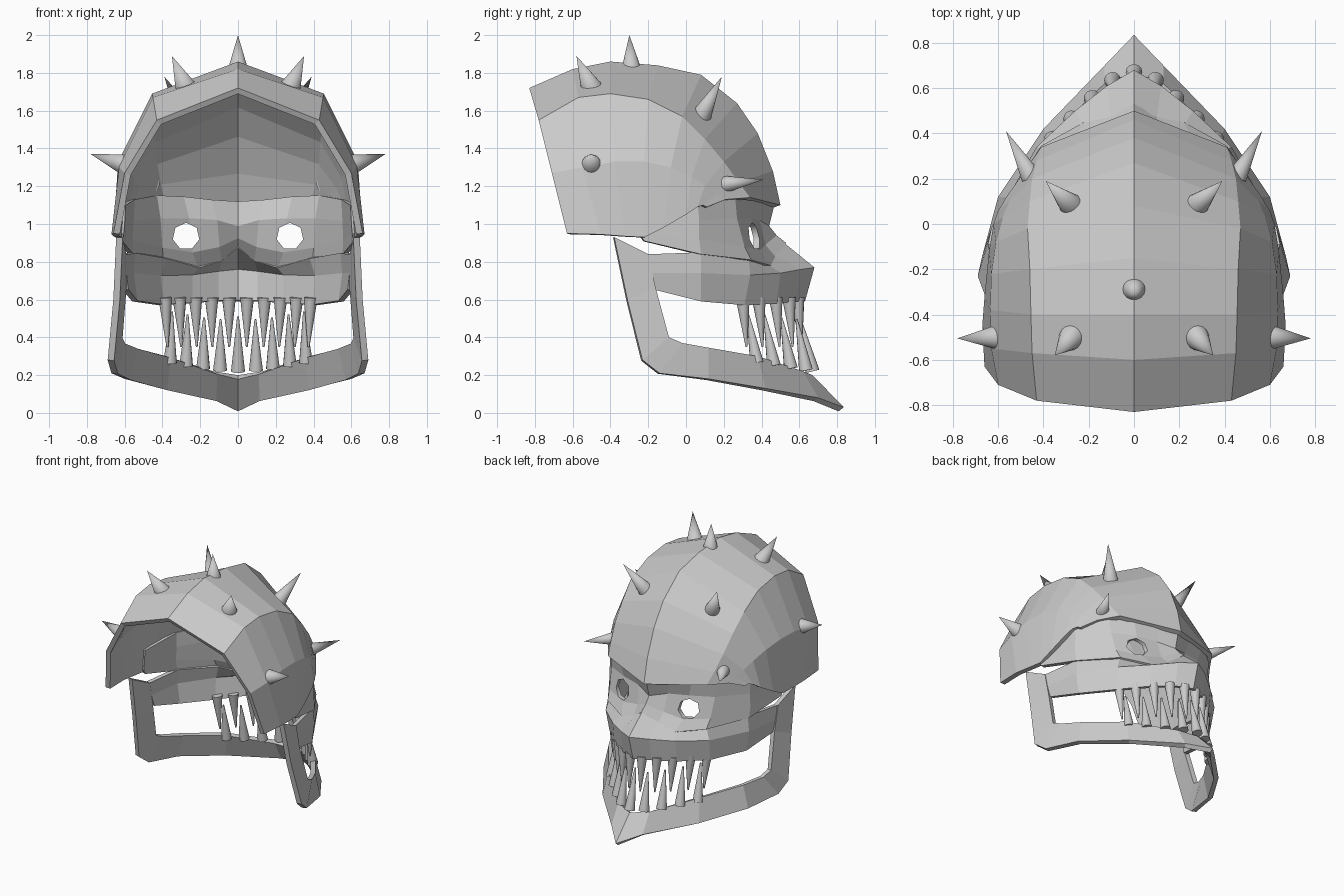
import bpy, bmesh
from math import radians
from mathutils import Vector, Matrix


def shell(name, rows, thick):
    """Loft rows of half-points (x >= 0), mirror them and thicken inward."""
    n = len(rows[0])
    faces = [(r*n+c, r*n+c+1, (r+1)*n+c+1, (r+1)*n+c)
             for r in range(len(rows)-1) for c in range(n-1)]
    me = bpy.data.meshes.new(name)
    me.from_pydata([p for row in rows for p in row], [], faces)
    ob = bpy.data.objects.new(name, me)
    bpy.context.collection.objects.link(ob)
    m = ob.modifiers.new("mirror", 'MIRROR')
    m.use_clip = True
    s = ob.modifiers.new("thickness", 'SOLIDIFY')
    s.thickness = thick
    s.offset = -1
    return ob


def cone(name, base, tip, r1, r2=0.0, sides=16):
    """Cone from base point to tip point."""
    a, b = Vector(base), Vector(tip)
    d = b - a
    bm = bmesh.new()
    mat = Matrix.Translation((a+b)/2) @ d.to_track_quat('Z', 'Y').to_matrix().to_4x4()
    bmesh.ops.create_cone(bm, cap_ends=True, segments=sides, radius1=r1,
                          radius2=r2, depth=d.length, matrix=mat)
    for f in bm.faces:
        f.smooth = len(f.verts) <= 4
    me = bpy.data.meshes.new(name)
    bm.to_mesh(me)
    bm.free()
    ob = bpy.data.objects.new(name, me)
    bpy.context.collection.objects.link(ob)
    return ob


def pair(name, base, tip, r1, r2=0.0, sides=16):
    """Cone on both sides of the centre plane."""
    obs = []
    for s, side in ((1, "right"), (-1, "left")):
        obs.append(cone(f"{name}_{side}", (s*base[0], *base[1:]),
                        (s*tip[0], *tip[1:]), r1, r2, sides))
    return obs


# Domed cap: each row runs centre, ridge, side, lower edge
shell("helmet_dome", [
    [(0, -.83, 1.72), (.43, -.78, 1.55), (.60, -.71, 1.27), (.66, -.63, .95)],
    [(0, -.60, 1.82), (.45, -.57, 1.67), (.63, -.55, 1.30), (.67, -.45, .945)],
    [(0, -.40, 1.86), (.455, -.40, 1.69), (.635, -.38, 1.33), (.66, -.32, .935)],
    [(0, -.15, 1.84), (.46, -.20, 1.66), (.63, -.22, 1.33), (.65, -.22, .93)],
    [(0, .08, 1.79), (.47, -.02, 1.57), (.61, -.08, 1.30), (.64, -.12, .98)],
    [(0, .27, 1.64), (.46, .10, 1.45), (.58, .03, 1.25), (.62, .00, 1.05)],
    [(0, .38, 1.48), (.45, .20, 1.33), (.55, .10, 1.20), (.60, .06, 1.09)],
    [(0, .46, 1.28), (.43, .28, 1.22), (.52, .16, 1.16), (.58, .09, 1.10)],
    [(0, .50, 1.10), (.41, .34, 1.14), (.50, .21, 1.13), (.57, .11, 1.09)],
], .035)

# Face plate under the brow, with two eye holes
face = shell("face_plate", [
    [(0, .47, 1.11), (.15, .42, 1.12), (.30, .36, 1.14), (.45, .26, 1.15),
     (.575, .06, 1.13), (.625, -.25, 1.10)],
    [(0, .44, .99), (.12, .39, 1.02), (.27, .35, 1.03), (.43, .27, 1.03),
     (.58, .07, 1.02), (.63, -.25, 1.00)],
    [(0, .48, .94), (.11, .42, .89), (.25, .39, .86), (.42, .31, .88),
     (.585, .07, .92), (.635, -.25, .95)],
    [(0, .53, .90), (.10, .48, .82), (.22, .45, .78), (.41, .345, .81),
     (.58, .08, .84), (.64, -.22, .91)],
], .03)
for cutter in pair("eye_cutter", (.275, .15, .935), (.275, .65, .935), .072, .072, 7):
    cutter.hide_render = True
    cutter.hide_viewport = False
    cutter.display_type = 'WIRE'
    b = face.modifiers.new("eye", 'BOOLEAN')
    b.operation = 'DIFFERENCE'
    b.object = cutter
    b.solver = 'EXACT'
# Bake the holes and discard the cutters
bpy.context.view_layer.update()
face.data = bpy.data.meshes.new_from_object(
    face.evaluated_get(bpy.context.evaluated_depsgraph_get()))
face.modifiers.clear()
for ob in [o for o in bpy.data.objects if o.name.startswith("eye_cutter")]:
    bpy.data.objects.remove(ob)

# Upper jaw band with a pointed snout
shell("upper_jaw", [
    [(0, .52, .90), (.10, .47, .83), (.22, .43, .79), (.40, .33, .83),
     (.57, .08, .85), (.62, -.20, .84)],
    [(0, .68, .77), (.12, .61, .76), (.26, .50, .74), (.43, .34, .73),
     (.58, .08, .74), (.62, -.18, .74)],
    [(0, .63, .59), (.12, .58, .59), (.26, .48, .58), (.42, .31, .57),
     (.56, .08, .59), (.61, -.16, .65)],
], .03)

# Lower jaw: top edge then bottom edge, from chin back and up the strut
shell("lower_jaw", [
    [(0, .67, .20), (.13, .62, .22), (.38, .38, .30), (.56, .12, .345),
     (.63, -.02, .37), (.645, -.09, .40), (.625, -.16, .66), (.625, -.20, .84)],
    [(0, .835, .03), (.13, .70, .08), (.40, .42, .13), (.60, .12, .18),
     (.67, -.14, .21), (.69, -.23, .28), (.66, -.31, .60), (.645, -.38, .93)],
], .035)

# Teeth: upper row points down, lower row points up between them
for i, (x, y) in enumerate([(.048, .59), (.14, .545), (.225, .475),
                            (.31, .385), (.385, .30)]):
    pair(f"upper_tooth_{i+1}", (x, y, .61), (x*.97, y+.02, .35), .037, .005, 12)
cone("lower_tooth_centre", (0, .67, .22), (0, .60, .51), .037, .005, 12)
for i, (x, y, z) in enumerate([(.095, .635, .225), (.185, .555, .235),
                               (.275, .465, .25), (.36, .375, .265)]):
    pair(f"lower_tooth_{i+1}", (x, y, z), (x*.97, y-.05, z+.27), .037, .005, 12)

# Spikes on the cap
cone("crown_spike", (0, -.29, 1.83), (0, -.30, 2.0), .05)
pair("rear_spike", (.275, -.50, 1.72), (.35, -.58, 1.89), .058)
pair("front_spike", (.28, .085, 1.58), (.39, .19, 1.78), .052)
pair("side_spike", (.60, -.50, 1.315), (.78, -.505, 1.37), .056)
pair("brow_spike", (.455, .21, 1.21), (.565, .41, 1.235), .045)
